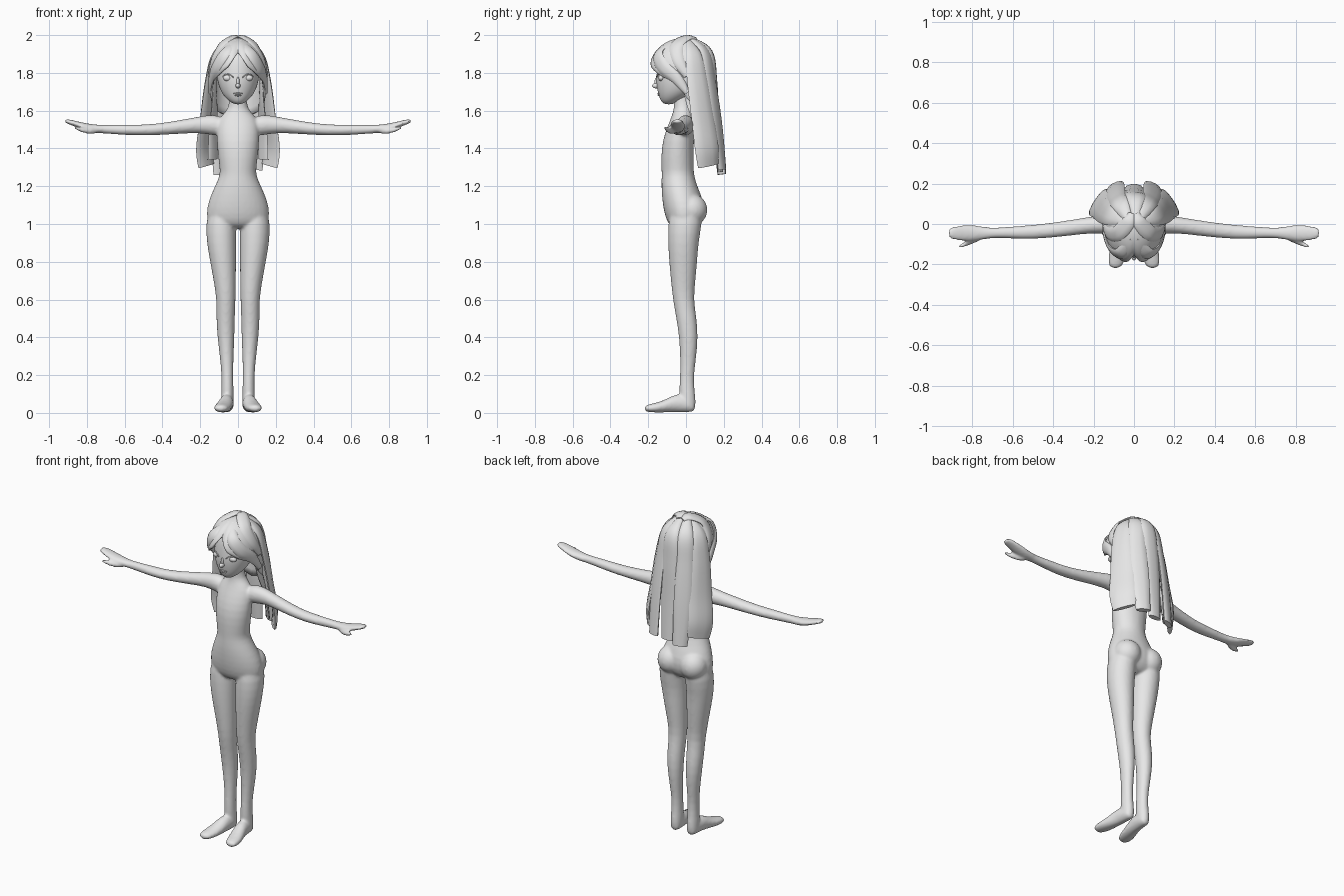
import bpy, bmesh, math
from mathutils import Vector

if "Cube" in bpy.data.objects:
    bpy.data.objects.remove(bpy.data.objects["Cube"], do_unlink=True)

grey = bpy.data.materials.new("plain_grey")
grey.use_nodes = True
grey.diffuse_color = (0.8, 0.8, 0.8, 1)
grey.node_tree.nodes["Principled BSDF"].inputs["Base Color"].default_value = (0.8, 0.8, 0.8, 1)


def finish(name, bm, angle=None):
    bmesh.ops.recalc_face_normals(bm, faces=bm.faces)
    mesh = bpy.data.meshes.new(name)
    bm.to_mesh(mesh)
    bm.free()
    mesh.materials.append(grey)
    obj = bpy.data.objects.new(name, mesh)
    bpy.context.collection.objects.link(obj)
    for p in mesh.polygons:
        p.use_smooth = True
    if angle:
        bpy.ops.object.select_all(action="DESELECT")
        obj.select_set(True)
        bpy.context.view_layer.objects.active = obj
        bpy.ops.object.shade_smooth_by_angle(angle=math.radians(angle))
    return obj


def skin(bm, rings):
    """Bridge a list of closed point rings and cap both ends."""
    loops = [[bm.verts.new(p) for p in ring] for ring in rings]
    n = len(loops[0])
    for a, b in zip(loops, loops[1:]):
        for i in range(n):
            bm.faces.new((a[i], a[(i + 1) % n], b[(i + 1) % n], b[i]))
    bm.faces.new(loops[0])
    bm.faces.new(loops[-1])


def loft(bm, axis, stations, sign=1, n=16):
    """Elliptical rings (x, y, z, radius, radius) across the given axis."""
    u, v = {"x": (1, 2), "y": (0, 2), "z": (0, 1)}[axis]
    rings = []
    for x, y, z, ru, rv in stations:
        ring = []
        for i in range(n):
            a = math.tau * i / n
            p = Vector((x, y, z))
            p[u] += ru * math.cos(a)
            p[v] += rv * math.sin(a)
            p.x *= sign
            ring.append(p)
        rings.append(ring)
    skin(bm, rings)


def ball(bm, centre, radii):
    made = bmesh.ops.create_uvsphere(bm, u_segments=20, v_segments=12, radius=1)
    for v in made["verts"]:
        v.co = Vector([c + r * k for c, r, k in zip(centre, radii, v.co)])


# Body: torso, arms, hands, legs and feet blended into one skin
torso = [(0, -.03, 1.72, .048, .045), (0, -.015, 1.63, .046, .048), (0, -.015, 1.595, .065, .053),
         (0, -.02, 1.555, .11, .063), (0, -.035, 1.48, .116, .08), (0, -.045, 1.4, .113, .088),
         (0, -.045, 1.3, .1, .087), (0, -.043, 1.26, .096, .087), (0, -.036, 1.2, .125, .097),
         (0, -.015, 1.12, .162, .113), (0, -.008, 1.05, .173, .108), (0, -.012, 1.0, .16, .085),
         (0, -.015, .975, .12, .05)]
arm = [(.07, -.005, 1.515, .05, .05), (.13, -.002, 1.525, .05, .058), (.2, -.002, 1.527, .042, .044),
       (.32, -.02, 1.512, .039, .036), (.45, -.036, 1.498, .037, .03), (.55, -.042, 1.497, .034, .029),
       (.65, -.043, 1.5, .027, .026), (.72, -.045, 1.502, .026, .022), (.78, -.045, 1.506, .041, .023),
       (.84, -.045, 1.523, .04, .018), (.89, -.045, 1.54, .036, .014), (.92, -.045, 1.546, .022, .01)]
thumb = [(.74, -.055, 1.495, .018, .018), (.8, -.085, 1.489, .016, .016),
         (.85, -.106, 1.506, .012, .012), (.87, -.114, 1.512, .008, .008)]
leg = [(.085, 0, 1.09, .07, .085), (.09, -.005, 1.0, .083, .092), (.088, -.015, .9, .079, .082),
       (.079, -.015, .8, .07, .076), (.07, -.015, .7, .06, .066), (.063, -.015, .6, .051, .056),
       (.066, .003, .5, .05, .055), (.064, .014, .4, .046, .051), (.06, .012, .3, .037, .044),
       (.056, .005, .2, .031, .037), (.056, .004, .12, .033, .042), (.056, .012, .05, .035, .043),
       (.056, .01, .006, .03, .036)]
foot = [(.056, .05, .03, .022, .022), (.056, .02, .045, .036, .043), (.06, -.05, .055, .038, .052),
        (.07, -.1, .038, .043, .036), (.084, -.16, .027, .047, .026), (.09, -.2, .025, .038, .021),
        (.092, -.22, .023, .022, .014)]
bm = bmesh.new()
loft(bm, "z", torso)
for s in (1, -1):
    loft(bm, "x", arm, s)
    loft(bm, "x", thumb, s)
    loft(bm, "z", leg, s)
    loft(bm, "y", foot, s)
    ball(bm, (s * .078, .03, 1.075), (.082, .085, .085))
body = finish("body", bm)
body.modifiers.new("round", "SUBSURF").levels = 1
remesh = body.modifiers.new("blend", "REMESH")
remesh.mode, remesh.voxel_size, remesh.use_smooth_shade = "VOXEL", .008, True
relax = body.modifiers.new("relax", "SMOOTH")
relax.factor, relax.iterations = .5, 6

# Head with a narrow chin
bm = bmesh.new()
loft(bm, "z", [(0, -.092, 1.633, .02, .025), (0, -.08, 1.655, .055, .057), (0, -.05, 1.695, .09, .1),
               (0, -.035, 1.75, .109, .125), (0, -.025, 1.8, .116, .132), (0, -.02, 1.87, .11, .13),
               (0, -.02, 1.93, .082, .1), (0, -.02, 1.96, .04, .05)], n=20)
head = finish("head", bm)
head.modifiers.new("round", "SUBSURF").levels = 2

# Small face features
bm = bmesh.new()
ball(bm, (0, -.156, 1.732), (.013, .024, .014))
ball(bm, (0, -.15, 1.75), (.009, .017, .03))
finish("nose", bm)
bm = bmesh.new()
ball(bm, (0, -.142, 1.691), (.024, .01, .005))
ball(bm, (0, -.14, 1.682), (.018, .011, .006))
finish("lips", bm)
for s, side in ((1, "left"), (-1, "right")):
    bm = bmesh.new()
    ball(bm, (s * .053, -.131, 1.773), (.027, .016, .017))
    finish(side + "_eye", bm)
    bm = bmesh.new()
    lid = [(s * (.024 + .062 * k), -.154 + .042 * k * k, 1.776 + .07 * k * (1 - k)) for k in (0, .25, .5, .75, 1)]
    loft(bm, "x", [(*p, .005, .003) for p in lid], n=8)
    finish(side + "_upper_eyelid", bm)


# Hair cap: an open shell with a parted, flared fringe
EDGE = [(0, 1.91), (.4, 1.83), (.8, 1.79), (1.3, 1.75), (1.7, 1.66), (2.2, 1.6), (3.2, 1.55)]


def edge_height(a):
    for (a0, z0), (a1, z1) in zip(EDGE, EDGE[1:]):
        if a <= a1:
            return z0 + (z1 - z0) * (a - a0) / (a1 - a0)


bm = bmesh.new()
TURNS, STEPS = 64, 16
grid = []
for j in range(STEPS + 1):
    row = []
    for i in range(TURNS):
        a = math.tau * i / TURNS - math.pi
        low = edge_height(abs(a))
        k = j / STEPS
        z = 1.985 - (1.985 - low) * k * k if k < .5 else 1.985 - (1.985 - low) * (1.25 * k - .375 + (k - .5) * .25)
        r = math.sqrt(max(0, 1 - (max(0, z - 1.82) / .165) ** 2))
        r *= 1 - .1 * math.exp(-(a / .15) ** 2) * k
        depth = .19 if abs(a) < math.pi / 2 else .155
        row.append(bm.verts.new((.145 * r * math.sin(a), -.01 - depth * r * math.cos(a), z)))
    grid.append(row)
for a, b in zip(grid, grid[1:]):
    for i in range(TURNS):
        m = (i + 1) % TURNS
        bm.faces.new((a[i], a[m], b[m], b[i]))
bmesh.ops.remove_doubles(bm, verts=bm.verts, dist=.0005)
cap = finish("hair_cap", bm, 40)
solid = cap.modifiers.new("thickness", "SOLIDIFY")
solid.thickness, solid.offset = .01, -1


# Hair locks: flat lens sections swept along smooth paths
def lock(name, points, sign=1, thick=.016):
    pts = [Vector((p[0] * sign, *p[1:])) for p in points]
    pts = [2 * pts[0] - pts[1]] + pts + [2 * pts[-1] - pts[-2]]
    path = []
    for p0, p1, p2, p3 in zip(pts, pts[1:], pts[2:], pts[3:]):
        for q in range(6):
            t = q / 6
            path.append(.5 * (2 * p1 + (p2 - p0) * t + (2 * p0 - 5 * p1 + 4 * p2 - p3) * t * t
                              + (3 * p1 - p0 - 3 * p2 + p3) * t ** 3))
    rings = []
    for i, p in enumerate(path):
        c = p.xyz
        along = (path[min(i + 1, len(path) - 1)].xyz - path[max(i - 1, 0)].xyz).normalized()
        out = c - Vector((0, -.01, min(c.z, 1.8)))
        across = along.cross(out).normalized()
        out = across.cross(along)
        rings.append([c + across * p.w * math.cos(a) + out * thick * math.sin(a)
                      for a in [math.tau * m / 10 for m in range(10)]])
    bm = bmesh.new()
    skin(bm, rings)
    finish(name, bm, 50)


lock("back_middle_lock", [(.01, .02, 1.982, .02), (.01, .125, 1.91, .045), (.005, .15, 1.75, .055),
                          (0, .165, 1.5, .055), (0, .185, 1.23, .04)])
for s, side, drop in ((1, "left", .03), (-1, "right", 0)):
    lock(side + "_back_lock", [(.02, .01, 1.985, .02), (.065, .1, 1.91, .045), (.085, .13, 1.75, .05),
                               (.095, .165, 1.5, .055), (.09, .195, 1.215 + drop, .04)], s)
    lock(side + "_side_lock", [(.03, 0, 1.98, .02), (.11, .04, 1.9, .05), (.145, .06, 1.76, .06),
                               (.165, .09, 1.55, .07), (.18, .11, 1.4, .075), (.165, .12, 1.29, .068)], s)
    lock(side + "_inner_lock", [(.125, 0, 1.8, .03), (.125, .03, 1.66, .035),
                                (.13, .085, 1.5, .04), (.135, .11, 1.31, .04)], s, .01)
    lock(side + "_fringe_lock", [(.015, -.07, 1.963, .018), (.065, -.145, 1.905, .036),
                                 (.112, -.125, 1.835, .038), (.14, -.05, 1.77, .03), (.143, .02, 1.68, .015)], s, .014)
    lock(side + "_crown_lock", [(.01, .05, 1.975, .02), (.03, .005, 1.985, .035),
                                (.085, -.05, 1.945, .04), (.13, -.04, 1.865, .035), (.147, .02, 1.77, .02)], s, .014)
